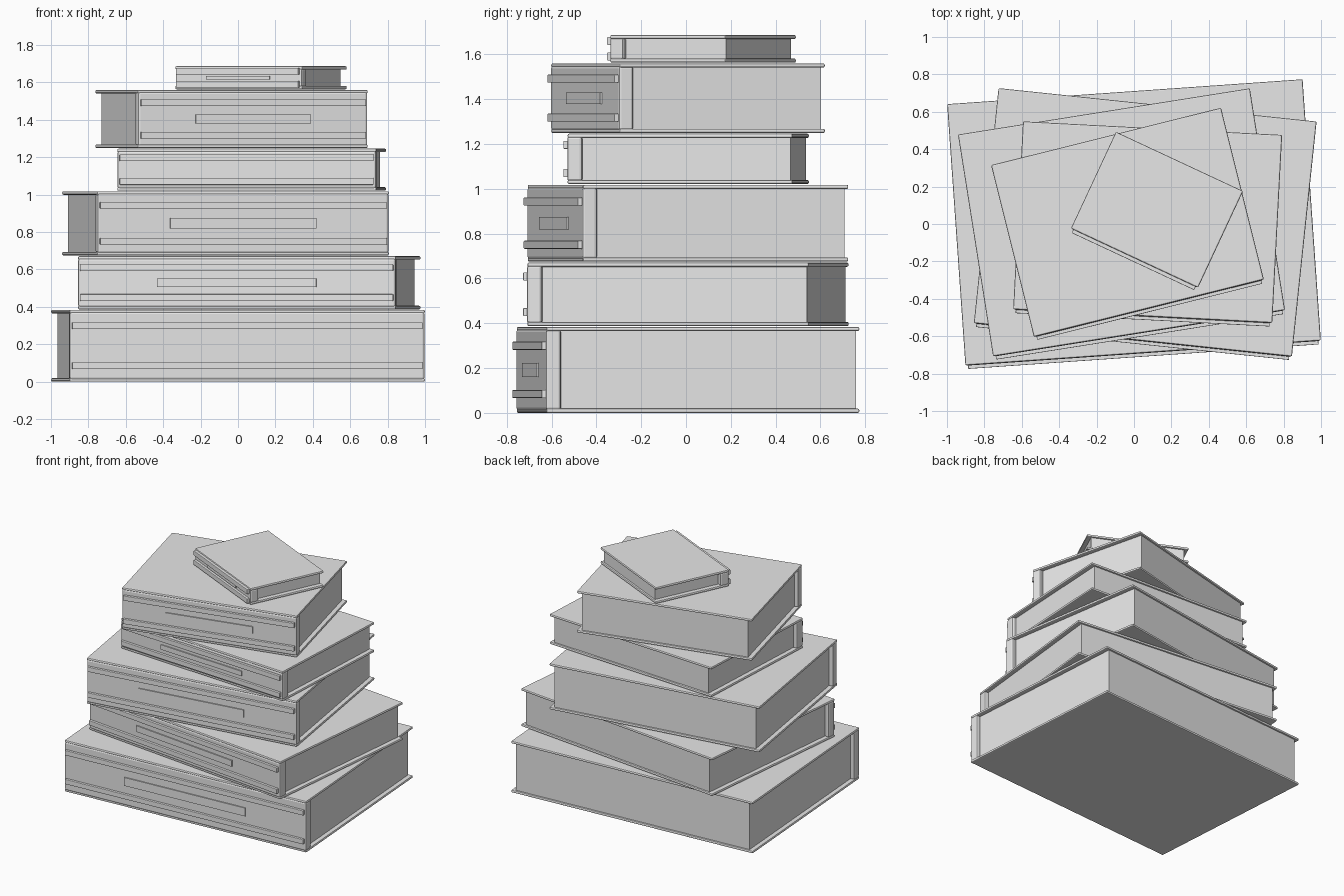
import bpy, bmesh, math
from mathutils import Matrix, Vector

if "Cube" in bpy.data.objects:
    bpy.data.objects.remove(bpy.data.objects["Cube"])

grey = bpy.data.materials.new("plain_grey")
grey.diffuse_color = (0.8, 0.8, 0.8, 1)
grey.use_nodes = True
grey.node_tree.nodes["Principled BSDF"].inputs["Base Color"].default_value = grey.diffuse_color


def box(name, lo, hi, place, bevel=0.0):
    """Box between two local corners, bevelled, then put in place."""
    lo, hi = Vector(lo), Vector(hi)
    bm = bmesh.new()
    bmesh.ops.create_cube(bm, size=1)
    for v in bm.verts:
        v.co = Vector((v.co[i] * (hi[i] - lo[i]) + (lo[i] + hi[i]) / 2 for i in range(3)))
    if bevel:
        bmesh.ops.bevel(bm, geom=bm.edges[:], offset=bevel, segments=2,
                        profile=0.5, affect='EDGES')
    me = bpy.data.meshes.new(name)
    bm.to_mesh(me)
    bm.free()
    me.materials.append(grey)
    ob = bpy.data.objects.new(name, me)
    ob.matrix_world = place
    bpy.context.collection.objects.link(ob)
    return ob


BOARD = 0.019       # cover board thickness
SPINE = 0.065       # spine depth
SIDE, BACK = 0.032, 0.012   # cover overhang past the pages


def book(n, w, d, z0, z1, x, y, angle):
    place = Matrix.Translation((x, y, z0)) @ Matrix.Rotation(math.radians(angle), 4, 'Z')
    h, hw, hd = z1 - z0, w / 2, d / 2
    # cover boards
    box(f"book_{n}_bottom_cover", (-hw, -hd, 0), (hw, hd, BOARD), place, 0.007)
    box(f"book_{n}_top_cover", (-hw, -hd, h - BOARD), (hw, hd, h), place, 0.007)
    # page block
    box(f"book_{n}_pages", (-hw + SIDE, -hd + SPINE / 2, BOARD - 0.002),
        (hw - SIDE, hd - BACK, h - BOARD + 0.002), place)
    # spine
    box(f"book_{n}_spine", (-hw + 0.001, -hd - 0.002, BOARD - 0.008),
        (hw - 0.001, -hd + SPINE, h - BOARD + 0.008), place, 0.012)
    # raised bands across the spine
    for side, s in (("lower", -1), ("upper", 1)):
        zc = h / 2 + s * 0.28 * h
        box(f"book_{n}_{side}_band", (-hw + 0.014, -hd - 0.02, zc - 0.018),
            (hw - 0.014, -hd + 0.01, zc + 0.018), place, 0.003)
    # blank title plate
    box(f"book_{n}_title_plate", (-w / 4, -hd - 0.010, h * 0.42),
        (w / 4, -hd, h * 0.58), place)


# width, depth, bottom, top, centre x, centre y, turn in degrees
stack = [
    (1.905, 1.400, 0.000, 0.384, 0.000, 0.009, 4),
    (1.710, 1.263, 0.387, 0.671, 0.060, 0.009, -6),
    (1.580, 1.200, 0.675, 1.018, -0.067, 0.009, 9),
    (1.387, 1.006, 1.021, 1.246, 0.073, 0.010, -3),
    (1.267, 0.946, 1.249, 1.560, -0.035, 0.009, 14),
    (0.750, 0.570, 1.563, 1.687, 0.123, 0.076, -25),
]
for i, b in enumerate(stack, 1):
    book(i, *b)
